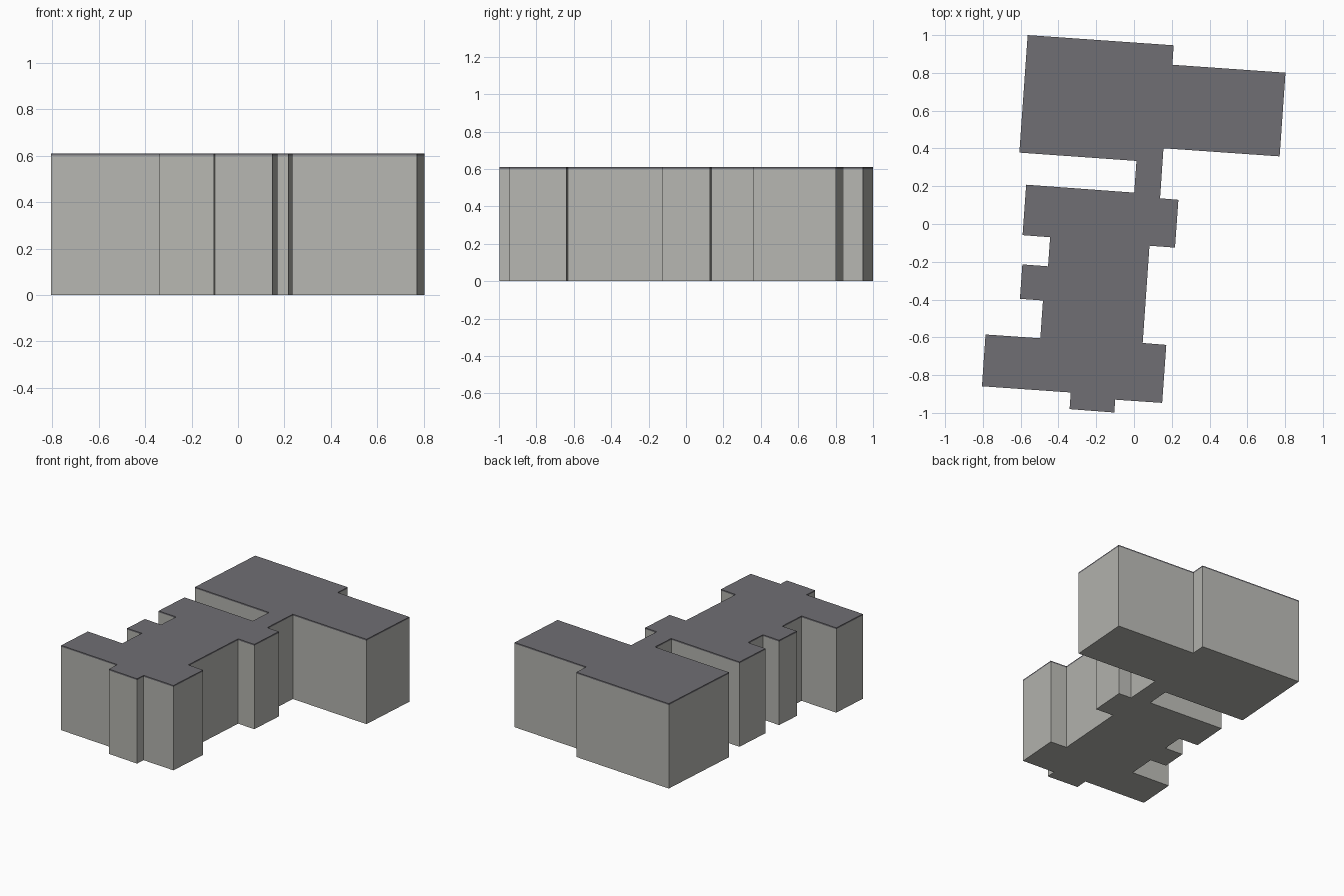
import bpy
import bmesh

if "Cube" in bpy.data.objects:
    bpy.data.objects.remove(bpy.data.objects["Cube"])

WALL_TOP, ROOF_TOP = 0.6, 0.61

# Building footprint, clockwise from the back left corner
FOOTPRINT = [
    # rear wing
    (-0.563, 1.0), (0.21, 0.946), (0.203, 0.843), (0.802, 0.801), (0.771, 0.358), (0.156, 0.401),
    # right side of the link and the main block
    (0.138, 0.136), (0.235, 0.128), (0.217, -0.125), (0.082, -0.115), (0.046, -0.63),
    # front wing with porch
    (0.171, -0.64), (0.149, -0.947), (-0.1, -0.93), (-0.104, -0.998), (-0.341, -0.98),
    (-0.335, -0.892), (-0.805, -0.859), (-0.786, -0.585), (-0.496, -0.605),
    # left side bays
    (-0.482, -0.405), (-0.604, -0.396), (-0.591, -0.214), (-0.455, -0.224), (-0.444, -0.07),
    (-0.59, -0.059), (-0.571, 0.208),
    # courtyard slot
    (0.001, 0.166), (0.013, 0.334), (-0.607, 0.378),
]


def material(name, color):
    mat = bpy.data.materials.new(name)
    mat.diffuse_color = (*color, 1.0)
    mat.use_nodes = True
    mat.node_tree.nodes["Principled BSDF"].inputs["Base Color"].default_value = mat.diffuse_color
    return mat


def extrude_footprint(name, z0, z1, mat, floor=False, top=False):
    """Raise the footprint from z0 to z1, capped only where it shows."""
    bm = bmesh.new()
    low = [bm.verts.new((x, y, z0)) for x, y in FOOTPRINT]
    high = [bm.verts.new((x, y, z1)) for x, y in FOOTPRINT]
    n = len(FOOTPRINT)
    for i in range(n):
        j = (i + 1) % n
        bm.faces.new((low[j], low[i], high[i], high[j]))
    if floor:
        bm.faces.new(low)
    if top:
        bm.faces.new(high[::-1])
    mesh = bpy.data.meshes.new(name)
    bm.to_mesh(mesh)
    bm.free()
    mesh.materials.append(mat)
    obj = bpy.data.objects.new(name, mesh)
    bpy.context.collection.objects.link(obj)
    return obj


wall_grey = material("wall warm grey", (0.47, 0.47, 0.44))
roof_grey = material("roof dark grey", (0.16, 0.157, 0.172))

# Walls with the ground floor, then the thin flat roof
extrude_footprint("walls", 0.0, WALL_TOP, wall_grey, floor=True)
extrude_footprint("flat_roof", WALL_TOP, ROOF_TOP, roof_grey, top=True)
